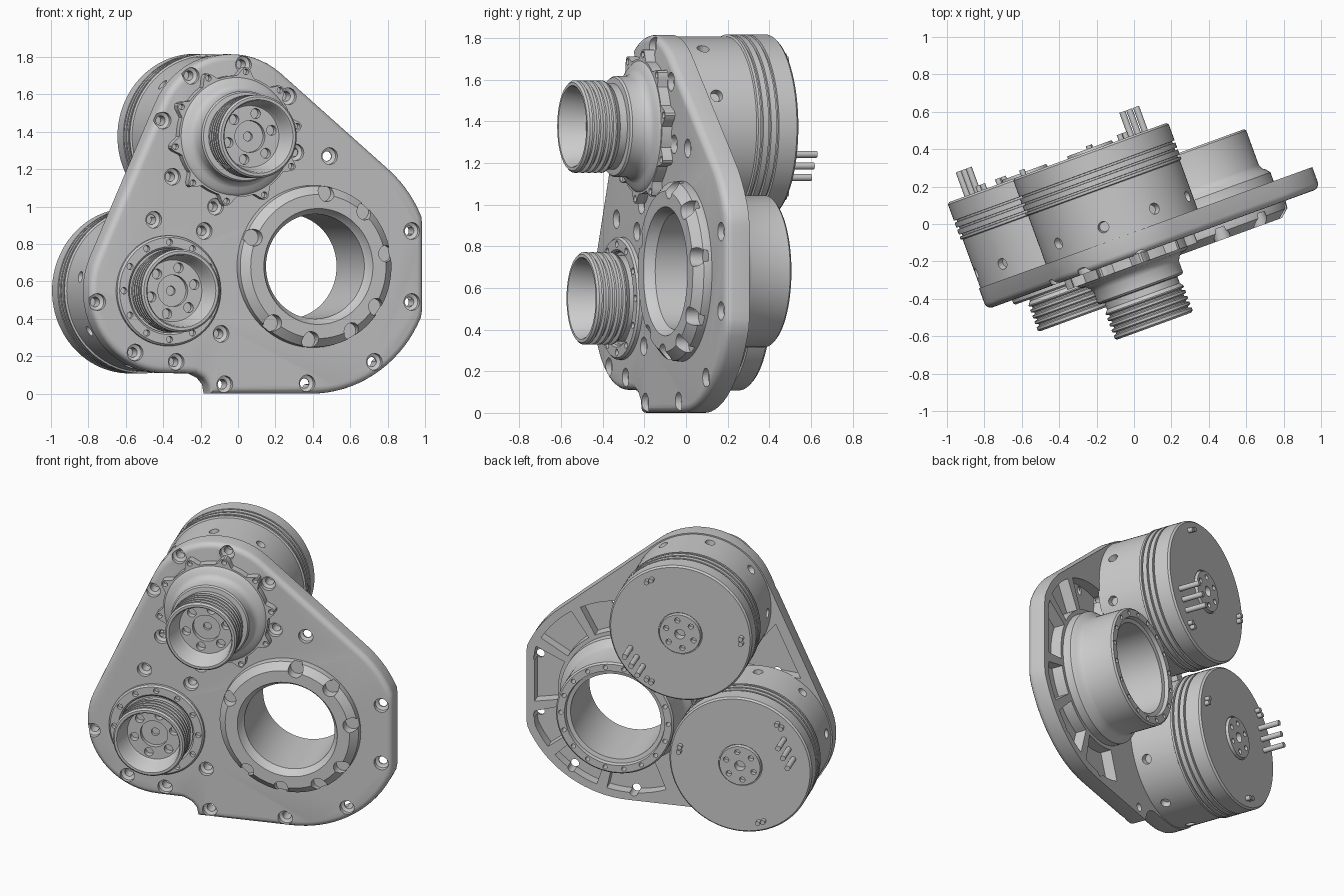
import bpy, bmesh
from math import sin, cos, radians, pi
from mathutils import Matrix, Vector

if "Cube" in bpy.data.objects:
    bpy.data.objects.remove(bpy.data.objects["Cube"])

# Everything is laid out square-on (x across, y depth, z up), then turned 20 degrees.
TURN = radians(20)
UP, LOW, BORE = (-.085, 1.375), (-.457, .55), (.37, .68)


def polar(c, r, deg):
    return (c[0] + r * cos(radians(deg)), c[1] + r * sin(radians(deg)))


def arc(c, r, a0, a1, n):
    return [polar(c, r, a0 + (a1 - a0) * i / n) for i in range(n + 1)]


def lathe(bm, prof, c, n=72):
    """Revolve (radius, depth) points about a y-axis through c."""
    rings = []
    for r, v in prof:
        if r == 0:
            rings.append([bm.verts.new((c[0], v, c[1]))])
        else:
            rings.append([bm.verts.new((c[0] + r * cos(2 * pi * i / n), v,
                                        c[1] + r * sin(2 * pi * i / n))) for i in range(n)])
    pairs = list(zip(rings, rings[1:]))
    if prof[0][0] > 0:
        pairs.append((rings[-1], rings[0]))
    for a, b in pairs:
        for i in range(n):
            j = (i + 1) % n
            if len(a) == 1:
                bm.faces.new((a[0], b[i], b[j]))
            elif len(b) == 1:
                bm.faces.new((a[i], a[j], b[0]))
            else:
                bm.faces.new((a[i], a[j], b[j], b[i]))


def prism(bm, pts, v0, v1):
    lo = [bm.verts.new((x, v0, z)) for x, z in pts]
    hi = [bm.verts.new((x, v1, z)) for x, z in pts]
    bm.faces.new(lo)
    bm.faces.new(hi[::-1])
    for i in range(len(pts)):
        j = (i + 1) % len(pts)
        bm.faces.new((lo[i], hi[i], hi[j], lo[j]))
    return lo


def disc(bm, c, r, v0, v1, n=20):
    lathe(bm, [(0, v0), (r, v0), (r, v1), (0, v1)], c, n)


def make(name, bm):
    bmesh.ops.recalc_face_normals(bm, faces=bm.faces[:])
    me = bpy.data.meshes.new(name)
    bm.to_mesh(me)
    bm.free()
    ob = bpy.data.objects.new(name, me)
    bpy.context.collection.objects.link(ob)
    ob.rotation_euler.z = TURN
    return ob


def cut(ob, bm):
    cutter = make("cutter", bm)
    cutter.hide_render = True
    mod = ob.modifiers.new("cut", 'BOOLEAN')
    mod.operation, mod.solver, mod.object = 'DIFFERENCE', 'EXACT', cutter
    bpy.context.view_layer.objects.active = ob
    bpy.ops.object.modifier_apply(modifier=mod.name)
    bpy.data.objects.remove(cutter)


# Mounting plate with rounded front edge
outline = arc(UP, .44, 155.7, 50.5, 18)
outline += [(min(x, 1.0), z) for x, z in arc(BORE, .68, 50.5, -90, 36)]
outline += [(-.21, 0), (-.22, .05), (-.25, .085), (-.3, .108)]
outline += arc(LOW, .44, -90, -204.3, 20)
bm = bmesh.new()
front = set(prism(bm, outline, -.16, -.04))
bmesh.ops.recalc_face_normals(bm, faces=bm.faces[:])
edges = [e for e in bm.edges if set(e.verts) <= front]
bmesh.ops.bevel(bm, geom=edges, offset=.035, segments=4, profile=.5,
                affect='EDGES', clamp_overlap=False)
plate = make("mounting_plate", bm)

# Plate bore and counterbored bolt holes (front-view positions)
bm = bmesh.new()
disc(bm, BORE, .32, -.3, .1, 64)
BOLTS = [(-.25, 1.7), (.03, 1.76), (.27, 1.59), (-.4, 1.46), (.31, 1.29), (.49, 1.27),
         (-.35, 1.16), (-.45, .93), (-.12, 1.0), (-.18, .87), (-.75, .49), (-.55, .22),
         (-.33, .17), (-.09, .32), (-.07, .05), (.37, .055), (.73, .17), (.93, .49), (.93, .87)]
for x, z in BOLTS:
    lathe(bm, [(0, 0), (.026, 0), (.026, -.12), (.045, -.13), (.045, -.2), (0, -.2)],
          ((x - .055) / .94, z), 20)
cut(plate, bm)

# Weight-saving pockets in the back of the plate
bm = bmesh.new()
for a0, a1 in [(62, 98), (31, 56), (-9, 25), (-38, -15), (-72, -44), (-112, -78)]:
    sector = arc(BORE, .435, a0, a1, 8) + arc(BORE, .63, a1, a0, 8)
    prism(bm, [(min(x, .95), z) for x, z in sector], -.11, 0)
prism(bm, [(-.545, 1.27), (-.7, .93), (-.3, .96)], -.11, 0)
cut(plate, bm)

# Bearing ring: raised boss in front, tube behind
bm = bmesh.new()
lathe(bm, [(.31, -.24), (.385, -.24), (.43, -.2), (.435, -.15), (.41, -.05), (.41, .01),
           (.395, .03), (.375, .045), (.365, .07), (.365, .265), (.355, .275), (.31, .275),
           (.305, .25), (.28, .245), (.28, -.19), (.29, -.2)], BORE, 96)
ring = make("bearing_ring", bm)
bm = bmesh.new()
for a in (157, 83, 48, 10, -33, -61, -96, -130):
    disc(bm, polar(BORE, .395, a), .045, -.3, -.175)
    disc(bm, polar(BORE, .395, a), .022, -.2, -.1, 16)
for i in range(18):
    disc(bm, polar(BORE, .333, i * 20), .014, .2, .3, 12)
cut(ring, bm)


def motor(name, c, turn):
    # Can with three grooves near the back
    prof = [(0, -.05), (.432, -.05), (.432, .235), (.442, .24)]
    for v in (.26, .3, .34):
        prof += [(.442, v - .006), (.427, v - .005), (.427, v + .005), (.442, v + .006)]
    prof += [(.442, .437), (.432, .448), (.135, .448), (.135, .44), (.13, .44), (.126, .462), (0, .462)]
    bm = bmesh.new()
    lathe(bm, prof, c, 96)
    can = make(name + "_can", bm)
    # Hub holes and radial screw holes
    bm = bmesh.new()
    disc(bm, c, .032, .41, .5)
    for i in range(6):
        disc(bm, polar(c, .09, i * 60 + 20), .017, .43, .5, 12)
    for i in range(9):
        x, z = polar(c, .43, i * 40 + turn)
        rot = Vector((x - c[0], 0, z - c[1])).to_track_quat('Z', 'Y').to_matrix().to_4x4()
        bmesh.ops.create_cone(bm, cap_ends=True, segments=18, radius1=.026, radius2=.034,
                              depth=.07, matrix=Matrix.Translation((x, .04, z)) @ rot)
    cut(can, bm)
    # Paired rear screws
    bm = bmesh.new()
    for k in range(3):
        for d in (-2.5, 2.5):
            disc(bm, polar(c, .38, turn + k * 120 + d), .015, .44, .478, 14)
    make(name + "_rear_screws", bm)
    # Three connector pins in a tangential row
    bm = bmesh.new()
    a = turn + 145
    for d in (-.068, 0, .068):
        p = polar(c, .33, a)
        disc(bm, polar(p, d, a + 90), .017, .44, .585, 16)
    make(name + "_terminal_pins", bm)


motor("upper_motor", UP, 180)
motor("lower_motor", LOW, 10)


def output(name, c, base, tip):
    # Grooved hollow output hub
    f = tip + .13
    prof = [(0, f + .03), (.085, f + .03), (.085, f), (.165, f), (.175, f - .015),
            (.19, tip + .008), (.197, tip), (.212, tip), (.222, tip + .01)]
    for i in range(4):
        v = tip + .025 + .033 * i
        prof += [(.222, v), (.205, v + .006), (.205, v + .013), (.222, v + .02)]
    prof += [(.222, tip + .15), (.207, tip + .17), (.207, base), (0, base)]
    bm = bmesh.new()
    lathe(bm, prof, c)
    hub = make(name, bm)
    bm = bmesh.new()
    disc(bm, c, .025, f - .02, f + .05)
    for i in range(6):
        disc(bm, polar(c, .127, i * 60 + 15), .027, f - .04, f + .04)
    cut(hub, bm)


output("upper_output_hub", UP, -.33, -.55)
output("lower_output_hub", LOW, -.14, -.367)

# Upper gear housing
bm = bmesh.new()
lathe(bm, [(0, -.15), (.315, -.15), (.315, -.21), (.3, -.225), (.275, -.23), (.255, -.245),
           (.243, -.27), (.243, -.33), (.235, -.34), (.2, -.345), (0, -.345)], UP)
make("upper_gear_housing", bm)

# Scalloped flange with a hole in each lobe
bm = bmesh.new()
pts = [polar(UP, .325 + .05 * max(0, cos(radians(a * 10 - 90))) ** 1.5, a) for a in range(0, 360, 2)]
prism(bm, pts, -.21, -.155)
flange = make("scalloped_flange", bm)
bm = bmesh.new()
for i in range(10):
    disc(bm, polar(UP, .35, 9 + i * 36), .016, -.25, -.17, 14)
cut(flange, bm)

# Lower bolt ring
bm = bmesh.new()
lathe(bm, [(.295, -.15), (.295, -.178), (.285, -.188), (.235, -.188), (.225, -.18),
           (.222, -.15)], LOW)
bolt_ring = make("lower_bolt_ring", bm)
bm = bmesh.new()
for i in range(12):
    disc(bm, polar(LOW, .26, i * 30), .017, -.25, -.16, 14)
cut(bolt_ring, bm)

# Smooth shading with crisp edges
for ob in bpy.context.scene.objects:
    ob.select_set(True)
    bpy.context.view_layer.objects.active = ob
bpy.ops.object.shade_smooth_by_angle(angle=radians(35))
